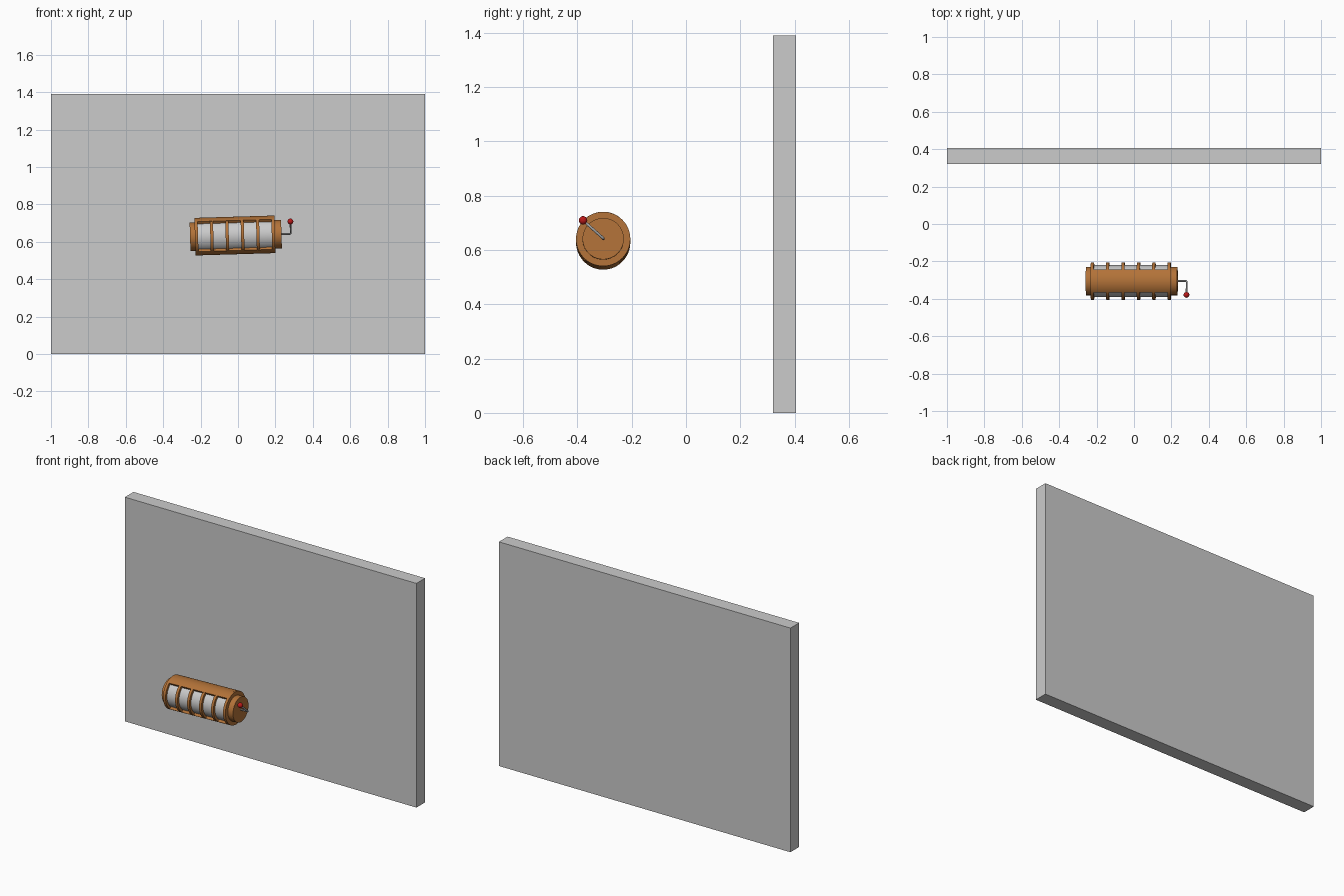
import bpy, bmesh
from math import sin, cos, pi, radians
from mathutils import Matrix, Vector

if "Cube" in bpy.data.objects:
    bpy.data.objects.remove(bpy.data.objects["Cube"])

def material(name, rgb):
    m = bpy.data.materials.new(name)
    m.diffuse_color = (*rgb, 1)
    m.use_nodes = True
    m.node_tree.nodes["Principled BSDF"].inputs["Base Color"].default_value = m.diffuse_color
    return m

WOOD = material("wood", (0.45, 0.17, 0.04))
PALE = material("pale_drum", (0.75, 0.75, 0.75))
STEEL = material("steel", (0.45, 0.45, 0.45))
RED = material("red", (0.5, 0.01, 0.01))

# Barrel frame: local x is the axis, slightly tilted up to the right
FRAME = Matrix.Translation((-0.0165, -0.305, 0.634)) @ Matrix.Rotation(radians(-1.7), 4, 'Y')

def finish(name, bm, mat=None, frame=FRAME):
    bmesh.ops.recalc_face_normals(bm, faces=bm.faces)
    me = bpy.data.meshes.new(name)
    bm.to_mesh(me)
    bm.free()
    ob = bpy.data.objects.new(name, me)
    bpy.context.collection.objects.link(ob)
    ob.matrix_world = frame
    if mat:
        me.materials.append(mat)
        bpy.ops.object.select_all(action='DESELECT')
        ob.select_set(True)
        bpy.context.view_layer.objects.active = ob
        bpy.ops.object.shade_smooth_by_angle(angle=radians(35))
    return ob

def disc(name, x0, x1, r, mat):
    bm = bmesh.new()
    m = Matrix.Translation(((x0 + x1) / 2, 0, 0)) @ Matrix.Rotation(pi / 2, 4, 'Y')
    bmesh.ops.create_cone(bm, cap_ends=True, segments=64, radius1=r, radius2=r,
                          depth=x1 - x0, matrix=m)
    return finish(name, bm, mat)

def stave(name, mid, half, x0, x1, r0, r1, n=20):
    # curved slat: an arc-shaped cross-section pushed along the axis
    bm = bmesh.new()
    angs = [radians(mid - half + 2 * half * i / n) for i in range(n + 1)]
    ring = [(r1, a) for a in angs] + [(r0, a) for a in reversed(angs)]
    face = bm.faces.new([bm.verts.new((x0, r * cos(a), r * sin(a))) for r, a in ring])
    ext = bmesh.ops.extrude_face_region(bm, geom=[face], use_keep_orig=True)
    bmesh.ops.translate(bm, vec=(x1 - x0, 0, 0),
                        verts=[v for v in ext["geom"] if isinstance(v, bmesh.types.BMVert)])
    return finish(name, bm, mat=WOOD)

# Backing wall
bm = bmesh.new()
bmesh.ops.create_cube(bm, size=1, matrix=Matrix.Diagonal((2, 0.085, 1.39, 1)))
finish("wall", bm, None, Matrix.Translation((0, 0.3625, 0.695)))

# Divider discs and the drums between them
step, t = 0.0822, 0.0165
xs = [(i - 2.5) * step for i in range(6)]
for i, x in enumerate(xs):
    disc(f"divider_{i}", x - t / 2, x + t / 2, 0.1, WOOD)
for i, x in enumerate(xs[:-1]):
    disc(f"drum_{i}", x + t / 2, x + step - t / 2, 0.085, PALE)

# Top and bottom housing slats, open at front and back
for name, mid in (("top_slat", 90), ("bottom_slat", 270)):
    stave(name, mid, 37, xs[0], xs[-1], 0.082, 0.1005)

# End caps
disc("left_cap", -0.24, xs[0], 0.076, WOOD)
disc("right_cap", xs[-1], 0.249, 0.076, WOOD)

# Crank rod with a bent elbow and a round knob
knob = Vector((0.299, -0.074, 0.066))
pts = [Vector((0.24, 0, 0)), Vector((0.294, 0, 0)),
       Vector((0.299, -0.0035, 0.0032)), knob]
cu = bpy.data.curves.new("crank", 'CURVE')
cu.dimensions = '3D'
cu.bevel_depth = 0.005
cu.bevel_resolution = 4
cu.use_fill_caps = True
sp = cu.splines.new('POLY')
sp.points.add(len(pts) - 1)
for p, co in zip(sp.points, pts):
    p.co = (*co, 1)
cu.materials.append(STEEL)
crank = bpy.data.objects.new("crank", cu)
bpy.context.collection.objects.link(crank)
crank.matrix_world = FRAME

bm = bmesh.new()
bmesh.ops.create_uvsphere(bm, u_segments=24, v_segments=16, radius=0.0155,
                          matrix=Matrix.Translation(knob))
finish("knob", bm, RED)
